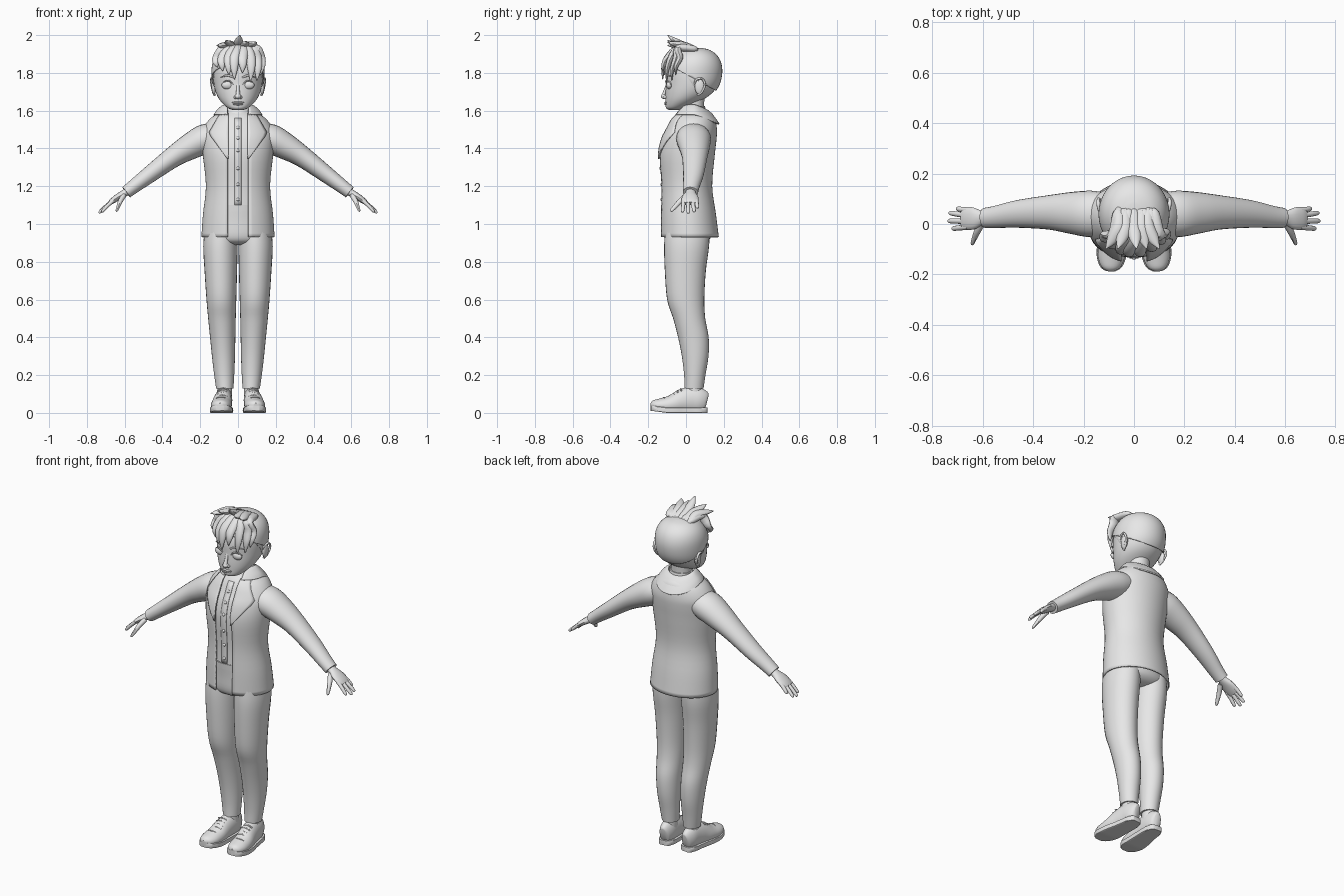
import bpy, bmesh, math
from mathutils import Vector, Matrix

grey = bpy.data.materials.new("plain grey")
grey.diffuse_color = (0.8, 0.8, 0.8, 1)


def finish(name, bm, mirror=False, thick=0):
    bmesh.ops.recalc_face_normals(bm, faces=bm.faces)
    me = bpy.data.meshes.new(name)
    bm.to_mesh(me)
    bm.free()
    me.materials.append(grey)
    ob = bpy.data.objects.new(name, me)
    bpy.context.collection.objects.link(ob)
    if mirror:
        ob.modifiers.new("Mirror", 'MIRROR').use_mirror_merge = False
    if thick:
        sol = ob.modifiers.new("Solidify", 'SOLIDIFY')
        sol.thickness, sol.offset = thick, 0
    return ob


def spline(rows, n=4):
    """Smooth Catmull-Rom resampling of table rows."""
    out = []
    for i in range(len(rows) - 1):
        a, b = rows[max(i - 1, 0)], rows[i]
        c, d = rows[i + 1], rows[min(i + 2, len(rows) - 1)]
        for k in range(n):
            t = k / n
            out.append([0.5 * (2 * q + (r - p) * t + (2 * p - 5 * q + 4 * r - s) * t * t
                               + (3 * q - p - 3 * r + s) * t ** 3)
                        for p, q, r, s in zip(a, b, c, d)])
    return out + [list(rows[-1])]


def skin(rings, closed=True):
    bm = bmesh.new()
    vs = [[bm.verts.new(p) for p in ring] for ring in rings]
    m = len(vs[0])
    for r0, r1 in zip(vs, vs[1:]):
        for j in range(m if closed else m - 1):
            bm.faces.new((r0[j], r0[(j + 1) % m], r1[(j + 1) % m], r1[j]))
    if closed:
        bm.faces.new(vs[0])
        bm.faces.new(vs[-1])
    return bm


def loft(rows, sides=36, gap=None, grow=0):
    """Stacked ellipses; rows are (z, centre x, half width, front y, back y)."""
    rings = []
    for z, cx, w, yf, yb in spline(rows):
        w, cy, ry = w + grow, (yf + yb) / 2, (yb - yf) / 2 + grow
        a0 = 0 if gap is None else math.asin(min(gap / w, 0.99))
        m = sides if gap is None else sides - 1
        angles = [a0 + (2 * math.pi - 2 * a0) * j / m for j in range(sides)]
        rings.append([(cx + w * math.sin(a), cy - ry * math.cos(a), z) for a in angles])
    return skin(rings, gap is None)


def tube(rows, ref, sides=14, n=4):
    """Elliptical sweep; rows are (x, y, z, radius along ref, other radius)."""
    pts = spline(rows, n)
    rings = []
    for i, p in enumerate(pts):
        t = (Vector(pts[min(i + 1, len(pts) - 1)][:3]) - Vector(pts[max(i - 1, 0)][:3])).normalized()
        u = Vector(ref)
        u = (u - t * u.dot(t)).normalized()
        v = t.cross(u)
        rings.append([Vector(p[:3]) + u * p[3] * math.cos(a) + v * p[4] * math.sin(a)
                      for a in (2 * math.pi * j / sides for j in range(sides))])
    return skin(rings)


def ball(name, loc, size, mirror=False, seg=20):
    bm = bmesh.new()
    bmesh.ops.create_uvsphere(bm, u_segments=seg, v_segments=seg // 2, radius=1,
                              matrix=Matrix.Translation(loc) @ Matrix.Diagonal((*size, 1)))
    return finish(name, bm, mirror)


X, Y = (1, 0, 0), (0, 1, 0)

# Coat body, open down the front, over a shirt
torso = [(0.93, 0, .19, -.135, .17), (1.05, 0, .182, -.135, .155), (1.2, 0, .166, -.133, .135),
         (1.36, 0, .182, -.142, .148), (1.45, 0, .188, -.125, .158), (1.5, 0, .182, -.10, .16),
         (1.55, 0, .15, -.075, .152), (1.58, 0, .11, -.05, .138), (1.605, 0, .075, -.02, .105)]
finish("coat", loft(torso, 48, gap=.054), thick=.008)
finish("shirt", loft([(1.09, 0, .178, -.135, .148)] + torso[2:], 48, grow=-.008))
dense = spline(torso, 8)


def front_y(x, z):
    i = min(range(len(dense) - 1), key=lambda k: abs(dense[k][0] - z))
    a, b = (dense[i], dense[i + 1]) if dense[i][0] <= z else (dense[max(i - 1, 0)], dense[i])
    f = (z - a[0]) / max(b[0] - a[0], 1e-6)
    w, yf, yb = (a[k] + (b[k] - a[k]) * f for k in (2, 3, 4))
    return (yf + yb) / 2 - (yb - yf) / 2 * math.sqrt(max(0, 1 - (x / w) ** 2))


# Lapels follow the chest surface
strips = []
for k in range(13):
    z = 1.345 + .24 * k / 12
    outer = .056 + .099 * (z - 1.345) / .135 if z < 1.48 else .155 - .062 * (z - 1.48) / .105
    xs = [.05 + (outer - .05) * j / 6 for j in range(7)]
    strips.append([(x, front_y(x, z) - .009, z) for x in xs])
finish("lapel", skin(strips, False), True, .007)

# Turned-down collar, lower at the back
bm = loft([(1.628, 0, .072, -.01, .1), (1.622, 0, .086, -.03, .125),
           (1.598, 0, .112, -.05, .155), (1.578, 0, .126, -.065, .175)], 40, gap=.056)
for v in bm.verts:
    v.co.z -= .4 * max(0, v.co.y - .05)
finish("coat_collar", bm, thick=.008)
finish("shirt_collar", loft([(1.56, 0, .078, -.05, .11), (1.6, 0, .07, -.028, .105),
                             (1.625, 0, .064, -.012, .1)]))
finish("neck", loft([(1.57, 0, .06, -.01, .095), (1.62, 0, .056, -.008, .095), (1.7, 0, .06, -.02, .1)]))

# Shirt buttons and placket edge
for z in (1.51, 1.455, 1.39, 1.295, 1.21, 1.13):
    ball("shirt_button", (0, front_y(0, z) + .006, z), (.009, .008, .009), seg=12)
strips = [[(x, front_y(x, z) + .006, z) for x in (-.018, .018)]
          for z in (1.1 + .46 * k / 16 for k in range(17))]
finish("shirt_placket", skin(strips, False), thick=.003)

# Sleeves
finish("sleeve", tube([(.09, .04, 1.475, .08, .06), (.17, .04, 1.452, .092, .078),
                       (.25, .044, 1.412, .083, .07), (.34, .046, 1.357, .068, .056),
                       (.46, .04, 1.268, .055, .045), (.55, .028, 1.2, .044, .037),
                       (.592, .024, 1.168, .04, .034)], Y, 24), True)

# Hands
finish("palm", tube([(.57, .024, 1.184, .026, .022), (.6, .024, 1.164, .028, .02),
                     (.635, .022, 1.143, .043, .018), (.665, .022, 1.122, .045, .015),
                     (.682, .022, 1.108, .04, .011)], Y, 16), True)
for y0, y1, x1, z1 in ((.055, .06, .705, 1.083), (.034, .043, .733, 1.064),
                       (.011, .012, .737, 1.057), (-.012, -.018, .722, 1.063)):
    finish("finger", tube([(.66, y0, 1.125, .0115, .011), ((.66 + x1) / 2, (y0 + y1) / 2, (1.13 + z1) / 2, .0105, .01),
                           (x1 - .006, y1, z1 + .006, .009, .008), (x1, y1, z1, .003, .003)], Y, 10), True)
finish("thumb", tube([(.605, 0, 1.15, .014, .014), (.622, -.03, 1.122, .014, .013),
                      (.633, -.056, 1.094, .012, .01), (.641, -.076, 1.073, .009, .007),
                      (.643, -.082, 1.067, .003, .003)], Y, 10), True)

# Trousers
finish("trouser_hips", loft([(.89, 0, .1, -.06, .07), (.905, 0, .16, -.1, .11), (.94, 0, .18, -.118, .135),
                             (1.02, 0, .174, -.122, .135), (1.1, 0, .165, -.128, .13)], 40))
finish("waistband", loft([(1.065, 0, .168, -.129, .13), (1.098, 0, .166, -.131, .13)], 40))
finish("trouser_leg", loft([(.13, .07, .046, -.008, .093), (.2, .073, .053, -.01, .103),
                            (.3, .077, .061, -.022, .119), (.4, .081, .067, -.042, .12),
                            (.5, .085, .073, -.068, .102), (.6, .088, .079, -.1, .097),
                            (.75, .091, .086, -.112, .105), (.88, .093, .091, -.116, .122),
                            (.97, .09, .086, -.11, .125)], 28), True)
finish("ankle", loft([(.08, .07, .038, 0, .085), (.15, .07, .038, 0, .085)], 20), True)

# Shoes: upper and flat sole share one outline
shoe = [(.07, .11, .06, .018, .04), (.071, .1, .062, .03, .055), (.073, .07, .065, .041, .068),
        (.075, .03, .067, .045, .073), (.08, -.02, .06, .049, .066), (.086, -.07, .045, .054, .052),
        (.09, -.13, .035, .053, .038), (.093, -.17, .03, .038, .027), (.094, -.187, .028, .014, .012)]


def lift(bm, lo, hi):
    for v in bm.verts:
        v.co.z = min(max(v.co.z, lo), hi) + max(0, -v.co.y - .1) * .13
    return bm


finish("shoe_upper", lift(tube(shoe, X, 24), .012, .14), True)
rows = [(x, y, .014, w + .005, .06) for x, y, z, w, h in shoe]
finish("shoe_sole", lift(tube(rows, X, 32), 0, .028), True)
for y, z in ((-.025, .127), (-.043, .117), (-.061, .105), (-.079, .094)):
    finish("shoe_lace", tube([(.056, y, z - .009, .004, .004), (.083, y - .003, z, .004, .004),
                              (.11, y, z - .009, .004, .004)], Y, 8), True)
finish("shoe_toe_seam", tube([(.042, -.1, .05, .003, .003), (.068, -.113, .078, .003, .003),
                              (.09, -.118, .082, .003, .003), (.112, -.113, .078, .003, .003),
                              (.136, -.1, .05, .003, .003)], Y, 6), True)

# Head
head = [(1.603, 0, .025, -.09, -.03), (1.615, 0, .055, -.106, .0), (1.65, 0, .092, -.109, .075),
        (1.69, 0, .115, -.109, .135), (1.74, 0, .128, -.106, .17), (1.8, 0, .132, -.105, .183),
        (1.85, 0, .126, -.09, .178), (1.89, 0, .106, -.06, .157), (1.918, 0, .07, -.018, .12),
        (1.93, 0, .02, .03, .075)]
finish("head", loft(head, 40))
bm = loft(head, 40, grow=.006)
bmesh.ops.bisect_plane(bm, geom=bm.verts[:] + bm.edges[:] + bm.faces[:], plane_co=(0, .17, 1.7),
                       plane_no=(0, .12, .22), clear_inner=True)
finish("hair_cap", bm, thick=.006)

# Face
ball("eye", (.056, -.088, 1.735), (.031, .017, .022), True)
finish("upper_eyelid", tube([(.026, -.102, 1.737, .002, .003), (.042, -.106, 1.755, .004, .004),
                             (.062, -.1, 1.758, .004, .004), (.086, -.082, 1.741, .002, .003)], Y, 8), True)
finish("eyebrow", tube([(.022, -.106, 1.775, .003, .004), (.055, -.1, 1.787, .005, .006),
                        (.092, -.074, 1.777, .002, .002)], Y, 8), True)
ball("nose_tip", (0, -.112, 1.675), (.017, .02, .014))
finish("nose_bridge", tube([(0, -.1, 1.74, .008, .006), (0, -.109, 1.71, .009, .008),
                            (0, -.12, 1.68, .012, .01)], X, 12))
ball("nostril", (.014, -.108, 1.671), (.009, .012, .009), True, 12)
ball("upper_lip", (0, -.106, 1.643), (.032, .009, .006))
ball("lower_lip", (0, -.105, 1.634), (.026, .01, .006))
ball("ear", (.128, .072, 1.727), (.012, .026, .042), True)
finish("ear_rim", tube([(.122, .045, 1.735, .005, .005), (.138, .055, 1.765, .006, .006),
                        (.142, .085, 1.768, .007, .006), (.14, .1, 1.738, .006, .006),
                        (.132, .085, 1.7, .006, .006), (.124, .062, 1.683, .007, .007)], X, 10, 5), True)
finish("sideburn", tube([(.126, .02, 1.8, .006, .03), (.13, .034, 1.765, .005, .016),
                         (.126, .04, 1.73, .002, .003)], X, 10), True)

# Fringe locks hanging over the forehead: root x, tip x, tip z
for x0, x1, z1 in ((-.075, -.115, 1.83), (-.05, -.085, 1.81), (-.025, -.05, 1.79), (0, -.02, 1.765),
                   (.03, .025, 1.8), (.05, .07, 1.755), (.08, .105, 1.76), (.095, .125, 1.79)):
    yt = -.122 + 4.5 * x1 * x1
    finish("fringe_lock", tube([(x0 * .8, .06, 1.918, .006, .006), (x0 * .85, .04, 1.928, .021, .017),
                                (x0, -.04, 1.93, .028, .02), (x1 * .95, yt + .02, 1.88, .026, .016),
                                (x1, yt, (1.88 + z1) / 2, .019, .011), (x1 * .95, yt - .003, z1, .002, .002)],
                               X, 12), False)

# Raised locks flicking up and forward: root x, tip x, tip z
for x0, x1, z1 in ((-.06, -.112, 1.945), (-.035, -.065, 1.972), (0, .01, 2.0), (.03, .05, 1.965),
                   (.055, .1, 1.962)):
    finish("raised_lock", tube([(x0, .07, 1.912, .006, .006), (x0, .045, 1.928, .02, .014),
                                (x0, -.01, 1.945, .027, .019), ((x0 + x1) / 2, -.06, z1 * .5 + .972, .022, .014),
                                (x1, -.098, z1, .002, .002)], X, 12))

bpy.ops.object.select_all(action='DESELECT')
for ob in bpy.context.scene.objects:
    ob.select_set(True)
    bpy.context.view_layer.objects.active = ob
bpy.ops.object.shade_smooth_by_angle(angle=math.radians(40))
